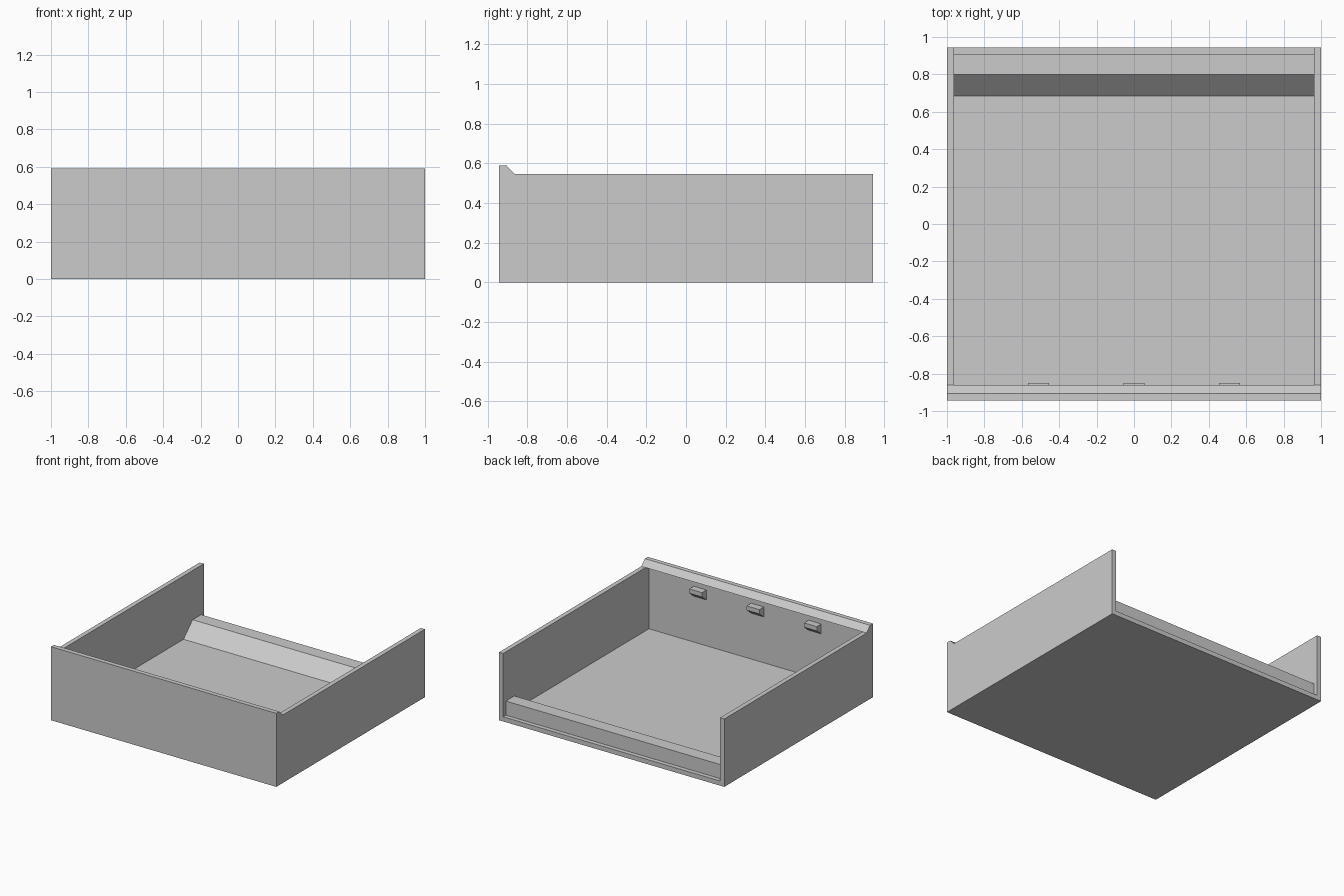
import bpy
import bmesh

cube = bpy.data.objects.get("Cube")
if cube:
    bpy.data.objects.remove(cube, do_unlink=True)

# One plain grey for every part
grey = bpy.data.materials.new("plain grey")
grey.use_nodes = True
colour = (0.6, 0.6, 0.6, 1.0)
grey.diffuse_color = colour
grey.node_tree.nodes["Principled BSDF"].inputs["Base Color"].default_value = colour

HALF_X, HALF_Y = 1.0, 0.943
THICK = 0.037
SIDE_TOP, FRONT_TOP = 0.545, 0.59
INNER_X = HALF_X - THICK
WALL_Y = -HALF_Y + THICK      # inner face of the front wall


def extrude_x(name, profile, x0, x1):
    """Extrude a (y, z) profile along x from x0 to x1."""
    bm = bmesh.new()
    face = bm.faces.new([bm.verts.new((x0, y, z)) for y, z in profile])
    moved = bmesh.ops.extrude_face_region(bm, geom=[face])["geom"]
    verts = [v for v in moved if isinstance(v, bmesh.types.BMVert)]
    bmesh.ops.translate(bm, verts=verts, vec=(x1 - x0, 0, 0))
    bmesh.ops.recalc_face_normals(bm, faces=bm.faces)
    mesh = bpy.data.meshes.new(name)
    bm.to_mesh(mesh)
    bm.free()
    mesh.materials.append(grey)
    obj = bpy.data.objects.new(name, mesh)
    bpy.context.collection.objects.link(obj)
    return obj


def rect(y0, y1, z0, z1):
    return [(y0, z0), (y1, z0), (y1, z1), (y0, z1)]


# Floor panel between the walls
extrude_x("floor", rect(WALL_Y, HALF_Y, 0, THICK), -INNER_X, INNER_X)

# Side walls
for side, sign in (("left", 1), ("right", -1)):
    extrude_x(side + "_wall", rect(WALL_Y, HALF_Y, 0, SIDE_TOP),
              sign * INNER_X, sign * HALF_X)

# Front wall with a sloped lip overhanging the inside
extrude_x("front_wall", [
    (-HALF_Y, 0), (WALL_Y, 0), (WALL_Y, SIDE_TOP),
    (-0.862, SIDE_TOP), (WALL_Y, FRONT_TOP), (-HALF_Y, FRONT_TOP),
], -HALF_X, HALF_X)

# Low rear ledge with a ramp towards the floor
extrude_x("rear_ledge", [
    (0.685, THICK), (0.908, THICK), (0.908, 0.15), (0.8, 0.15),
], -INNER_X, INNER_X)

# Three small catches on the inside of the front wall
for label, x in (("left", 0.51), ("middle", 0.0), ("right", -0.51)):
    extrude_x(label + "_catch", [
        (WALL_Y, 0.405), (-0.85, 0.45), (-0.85, 0.485), (WALL_Y, 0.485),
    ], x - 0.056, x + 0.056)
